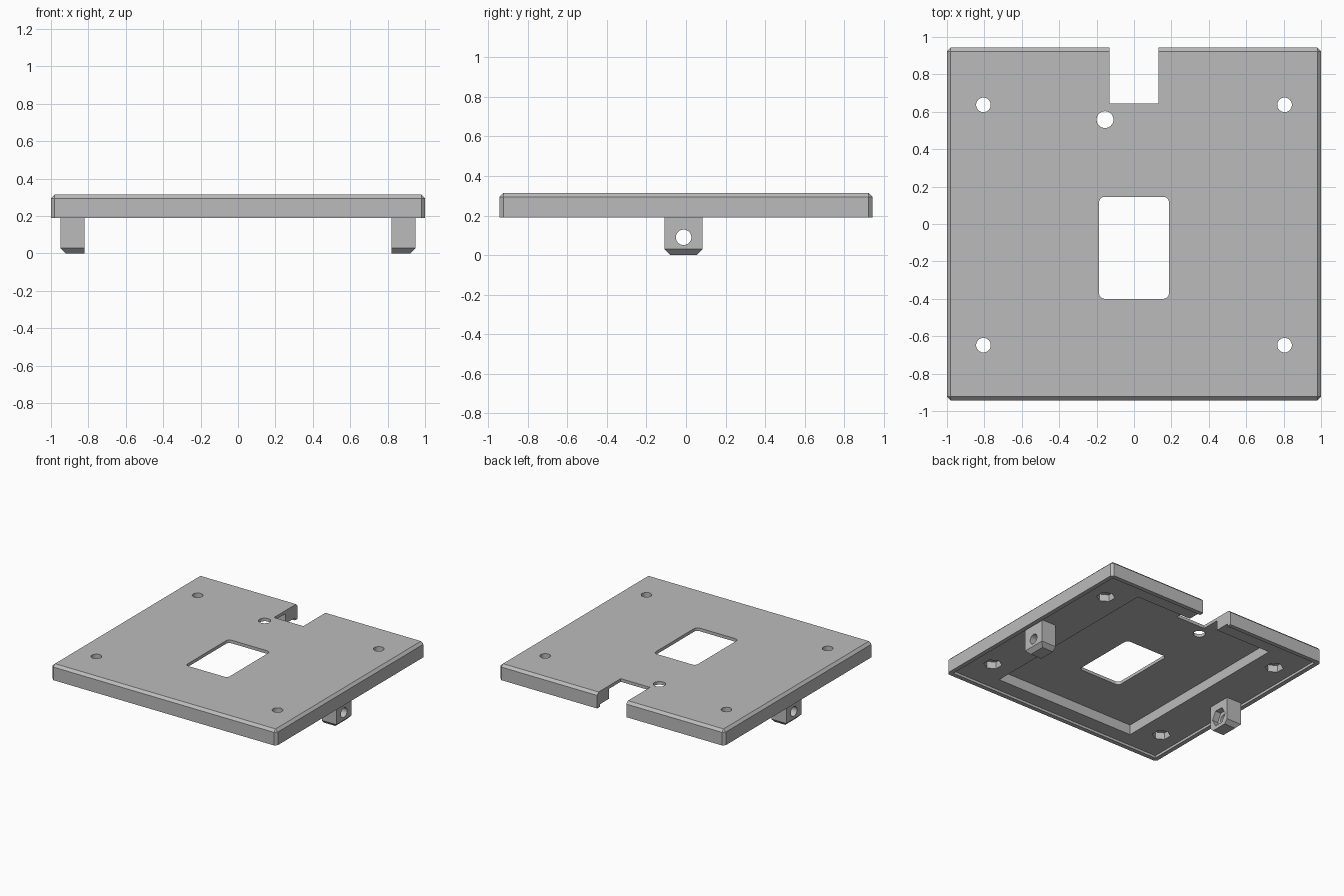
import bpy, bmesh, math
from mathutils import Matrix

default = bpy.data.objects.get("Cube")
if default:
    bpy.data.objects.remove(default, do_unlink=True)

grey = bpy.data.materials.new("plain grey")
grey.use_nodes = True
COLOUR = (0.5, 0.5, 0.5, 1)
grey.diffuse_color = COLOUR
grey.node_tree.nodes["Principled BSDF"].inputs["Base Color"].default_value = COLOUR


def finish(bm, name):
    mesh = bpy.data.meshes.new(name)
    bmesh.ops.recalc_face_normals(bm, faces=bm.faces)
    bm.to_mesh(mesh)
    bm.free()
    mesh.materials.append(grey)
    ob = bpy.data.objects.new(name, mesh)
    bpy.context.scene.collection.objects.link(ob)
    return ob


def box(name, x, y, z, width=0, pick=None):
    """Box from ranges, with the picked edges chamfered by width."""
    bm = bmesh.new()
    bmesh.ops.create_cube(bm, size=1)
    for v in bm.verts:
        v.co = [lo + (c + 0.5) * (hi - lo) for c, (lo, hi) in zip(v.co, (x, y, z))]
    if pick:
        edges = [e for e in bm.edges if pick(*[v.co for v in e.verts])]
        bmesh.ops.bevel(bm, geom=edges, offset=width, segments=1,
                        affect='EDGES', clamp_overlap=True)
    return finish(bm, name)


def prism(name, centre, radius, length, sides, axis='Z'):
    bm = bmesh.new()
    turn = Matrix.Rotation(math.pi / 2, 4, 'Y') if axis == 'X' else Matrix()
    bmesh.ops.create_cone(bm, cap_ends=True, segments=sides, radius1=radius,
                          radius2=radius, depth=length,
                          matrix=Matrix.Translation(centre) @ turn)
    return finish(bm, name)


def cut(target, cutter):
    mod = target.modifiers.new("cut", 'BOOLEAN')
    mod.operation = 'DIFFERENCE'
    mod.solver = 'EXACT'
    mod.object = cutter
    bpy.context.view_layer.objects.active = target
    bpy.ops.object.modifier_apply(modifier=mod.name)
    bpy.data.objects.remove(cutter, do_unlink=True)


def is_upright(a, b):
    return abs(a.z - b.z) > 0.01


BOTTOM, TOP, LEDGE, CEILING = 0.19, 0.315, 0.21, 0.29
HALF_X, HALF_Y, RIM = 1.0, 0.943, 0.035

# Cover plate with chamfered top and corners
plate = box("cover_plate", (-HALF_X, HALF_X), (-HALF_Y, HALF_Y), (BOTTOM, TOP), 0.02,
            lambda a, b: is_upright(a, b) or min(a.z, b.z) > TOP - 0.01)

# Stepped recess in the underside
rx, ry = HALF_X - RIM, HALF_Y - RIM
cut(plate, box("cutter", (-rx, rx), (-ry, ry), (0, LEDGE)))
cut(plate, box("cutter", (-0.625, 0.625), (-0.79, 0.79), (0, CEILING)))

# Back notch, rounded window and cable hole
cut(plate, box("cutter", (-0.13, 0.13), (0.643, 1.2), (0, 0.5)))
window = box("cutter", (-0.187, 0.187), (-0.4, 0.145), (0, 0.5))
bm = bmesh.new()
bm.from_mesh(window.data)
bmesh.ops.bevel(bm, geom=[e for e in bm.edges if is_upright(*[v.co for v in e.verts])],
                offset=0.03, segments=5, profile=0.5, affect='EDGES')
bm.to_mesh(window.data)
bm.free()
cut(plate, window)
cut(plate, prism("cutter", (-0.155, 0.558, 0.3), 0.045, 0.4, 32))

# Corner screw holes with hexagonal nut pockets below
for x in (-0.805, 0.805):
    for y in (-0.648, 0.637):
        cut(plate, prism("cutter", (x, y, 0.3), 0.039, 0.4, 32))
        cut(plate, prism("cutter", (x, y, LEDGE), 0.068, 0.11, 6))

# Side lugs with a cross hole and a nut pocket on the inner face
for side, name in ((1, "left_lug"), (-1, "right_lug")):
    outer, inner = 0.95 * side, 0.82 * side

    def low_edge(a, b):
        on_inner = abs(a.x - inner) < 0.01 and abs(b.x - inner) < 0.01
        return max(a.z, b.z) < 0.01 and not on_inner

    lug = box(name, sorted((inner, outer)), (-0.108, 0.084), (0, LEDGE + 0.002),
              0.03, low_edge)
    centre_y, centre_z = -0.012, 0.09
    cut(lug, prism("cutter", (0.88 * side, centre_y, centre_z), 0.039, 0.4, 32, 'X'))
    cut(lug, prism("cutter", (inner, centre_y, centre_z), 0.072, 0.1, 6, 'X'))

# Keep flat faces crisp, round the bores
for ob in (plate, bpy.data.objects["left_lug"], bpy.data.objects["right_lug"]):
    bpy.ops.object.select_all(action='DESELECT')
    ob.select_set(True)
    bpy.context.view_layer.objects.active = ob
    bpy.ops.object.shade_smooth_by_angle(angle=math.radians(25))
